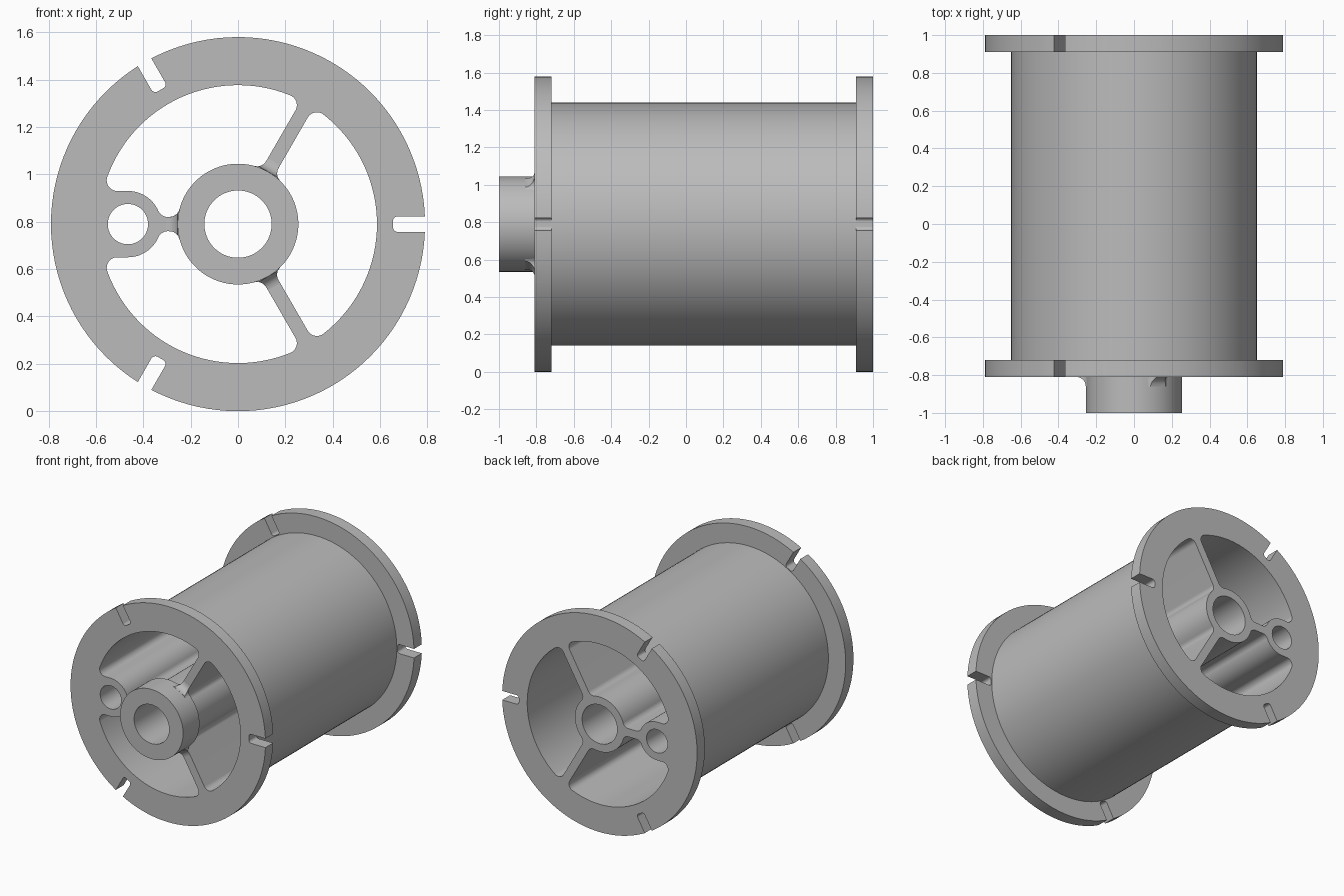
import bpy, bmesh
from math import sin, cos, asin, sqrt, radians, degrees, pi, hypot

if "Cube" in bpy.data.objects:
    bpy.data.objects.remove(bpy.data.objects["Cube"])

AXIS_Z = 0.79                       # height of the spool axis
FRONT, BACK, BOSS_FRONT = -0.81, 1.0, -1.0
FLANGE_R, BODY_R, WALL_R = 0.79, 0.65, 0.587
HUB_R, BOSS_R, BORE_R = 0.2, 0.255, 0.142
TUBE_X, TUBE_R, TUBE_BORE = -0.465, 0.14, 0.085
WEB, FIL = 0.03, 0.045              # half thickness of spokes, corner radius

grey = bpy.data.materials.new("plain_grey")
grey.use_nodes = True
grey.diffuse_color = (0.5, 0.5, 0.5, 1)
grey.node_tree.nodes["Principled BSDF"].inputs["Base Color"].default_value = (0.5, 0.5, 0.5, 1)


def polar(r, deg):
    return r * cos(radians(deg)), r * sin(radians(deg))


def arc(centre, r, a0, a1):
    """Points along an arc, angles in degrees; the sign of a1 - a0 sets the direction."""
    n = max(5, int(abs(a1 - a0) / 3))
    pts = []
    for i in range(n + 1):
        dx, dz = polar(r, a0 + (a1 - a0) * i / n)
        pts.append((centre[0] + dx, centre[1] + dz))
    return pts


def outline(*arcs):
    """Join arcs into one closed loop without doubled points."""
    loop = []
    for p in (p for a in arcs for p in a):
        if not loop or hypot(p[0] - loop[-1][0], p[1] - loop[-1][1]) > 1e-4:
            loop.append(p)
    if hypot(loop[0][0] - loop[-1][0], loop[0][1] - loop[-1][1]) < 1e-4:
        loop.pop()
    return loop


def circle(r, centre=(0, 0)):
    return outline(arc(centre, r, 0, 360))


def finish(name, bm):
    bmesh.ops.recalc_face_normals(bm, faces=bm.faces[:])
    mesh = bpy.data.meshes.new(name)
    bm.to_mesh(mesh)
    bm.free()
    mesh.materials.append(grey)
    ob = bpy.data.objects.new(name, mesh)
    bpy.context.collection.objects.link(ob)
    bpy.ops.object.select_all(action='DESELECT')
    ob.select_set(True)
    bpy.context.view_layer.objects.active = ob
    bpy.ops.object.shade_smooth_by_angle(angle=radians(30))
    return ob


def extrude_section(name, loops, y0, y1):
    """Extrude an outer loop with hole loops along y."""
    bm = bmesh.new()
    rings = []
    for y in (y0, y1):
        edges, level = [], []
        for loop in loops:
            vs = [bm.verts.new((x, y, z + AXIS_Z)) for x, z in loop]
            edges += [bm.edges.new((v, vs[i - 1])) for i, v in enumerate(vs)]
            level.append(vs)
        bmesh.ops.triangle_fill(bm, edges=edges, use_beauty=True, normal=(0, 1, 0))
        rings.append(level)
    for a, b in zip(*rings):
        for i in range(len(a)):
            bm.faces.new((a[i - 1], a[i], b[i], b[i - 1]))
    return finish(name, bm)


# Angles that the rounded corners take up beside a spoke or the small tube
out_c, in_c = WALL_R - FIL, HUB_R + FIL
f_out = degrees(asin((WEB + FIL) / out_c))
f_in = degrees(asin((WEB + FIL) / in_c))
f_tube = degrees(asin((TUBE_R + FIL) / out_c))
f_neck = degrees(asin((WEB + FIL) / (TUBE_R + FIL)))
S = 60                              # spoke angle

# Opening between the two plain spokes
wide_void = outline(
    arc((0, 0), WALL_R, f_out - S, S - f_out),
    arc(polar(out_c, S - f_out), FIL, S - f_out, S + 90),
    arc(polar(in_c, S - f_in), FIL, S + 90, S + 180 - f_in),
    arc((0, 0), HUB_R, S - f_in, f_in - S),
    arc(polar(in_c, f_in - S), FIL, 180 - S + f_in, 270 - S),
    arc(polar(out_c, f_out - S), FIL, 270 - S, 360 - S + f_out))

# Opening between a plain spoke and the small tube, and its mirror
neck = (TUBE_X + sqrt((TUBE_R + FIL) ** 2 - (WEB + FIL) ** 2), WEB + FIL)
upper_void = outline(
    arc((0, 0), WALL_R, S + f_out, 180 - f_tube),
    arc(polar(out_c, 180 - f_tube), FIL, 180 - f_tube, 270),
    arc((TUBE_X, 0), TUBE_R, 90, f_neck),
    arc(neck, FIL, 180 + f_neck, 270),
    arc(polar(in_c, 180 - f_in), FIL, 270, 360 - f_in),
    arc((0, 0), HUB_R, 180 - f_in, S + f_in),
    arc(polar(in_c, S + f_in), FIL, 180 + S + f_in, 270 + S),
    arc(polar(out_c, S + f_out), FIL, 270 + S, 360 + S + f_out))
lower_void = [(x, -z) for x, z in upper_void]

# Barrel with spokes, hub and small tube in one section
extrude_section("barrel", [circle(BODY_R), wide_void, upper_void, lower_void,
                           circle(BORE_R), circle(TUBE_BORE, (TUBE_X, 0))], FRONT, BACK)

# Flange rim with three rounded notches
NOTCH, FLOOR, NR = 0.033, 0.655, 0.02
edge = degrees(asin(NOTCH / FLANGE_R))
tilt = degrees(asin((NOTCH - NR) / (FLOOR + NR)))
rim = []
for a in (0, 120, 240):
    rim += [arc(polar(FLOOR + NR, a - tilt), NR, a - 90, a - 180 - tilt),
            arc(polar(FLOOR + NR, a + tilt), NR, a + 180 + tilt, a + 90),
            arc((0, 0), FLANGE_R, a + edge, a + 120 - edge)]
rim = outline(*rim)
for name, y0, y1 in (("front_flange", FRONT, -0.72), ("back_flange", 0.91, BACK)):
    extrude_section(name, [rim, circle(BODY_R)], y0, y1)

# Boss standing out from the front of the hub
extrude_section("front_boss", [circle(BOSS_R), circle(BORE_R)], BOSS_FRONT, FRONT)


# Curved gussets blending each spoke into the boss
def gusset(name, deg):
    bm = bmesh.new()
    ca, sa = cos(radians(deg)), sin(radians(deg))
    start, blend, levels = 0.246, 0.05, []
    for k in range(7):
        t = k / 6 * pi / 2
        tip = BOSS_R + blend * (1 - sin(t))
        y = FRONT - blend * (1 - cos(t))
        side = []
        for i in range(9):
            u = start + (tip - start) * i / 8
            d = max(0, 0.29 - u)
            side.append((u, WEB + FIL - sqrt(FIL ** 2 - d * d)))
        pts = side + [(u, -v) for u, v in reversed(side)]
        levels.append([bm.verts.new((u * ca - v * sa, y, u * sa + v * ca + AXIS_Z))
                       for u, v in pts])
    for a, b in zip(levels, levels[1:]):
        for i in range(len(a)):
            bm.faces.new((a[i - 1], a[i], b[i], b[i - 1]))
    bm.faces.new(levels[0])
    bm.faces.new(levels[-1])
    finish(name, bm)


for name, deg in (("upper_gusset", S), ("lower_gusset", -S), ("tube_gusset", 180)):
    gusset(name, deg)
